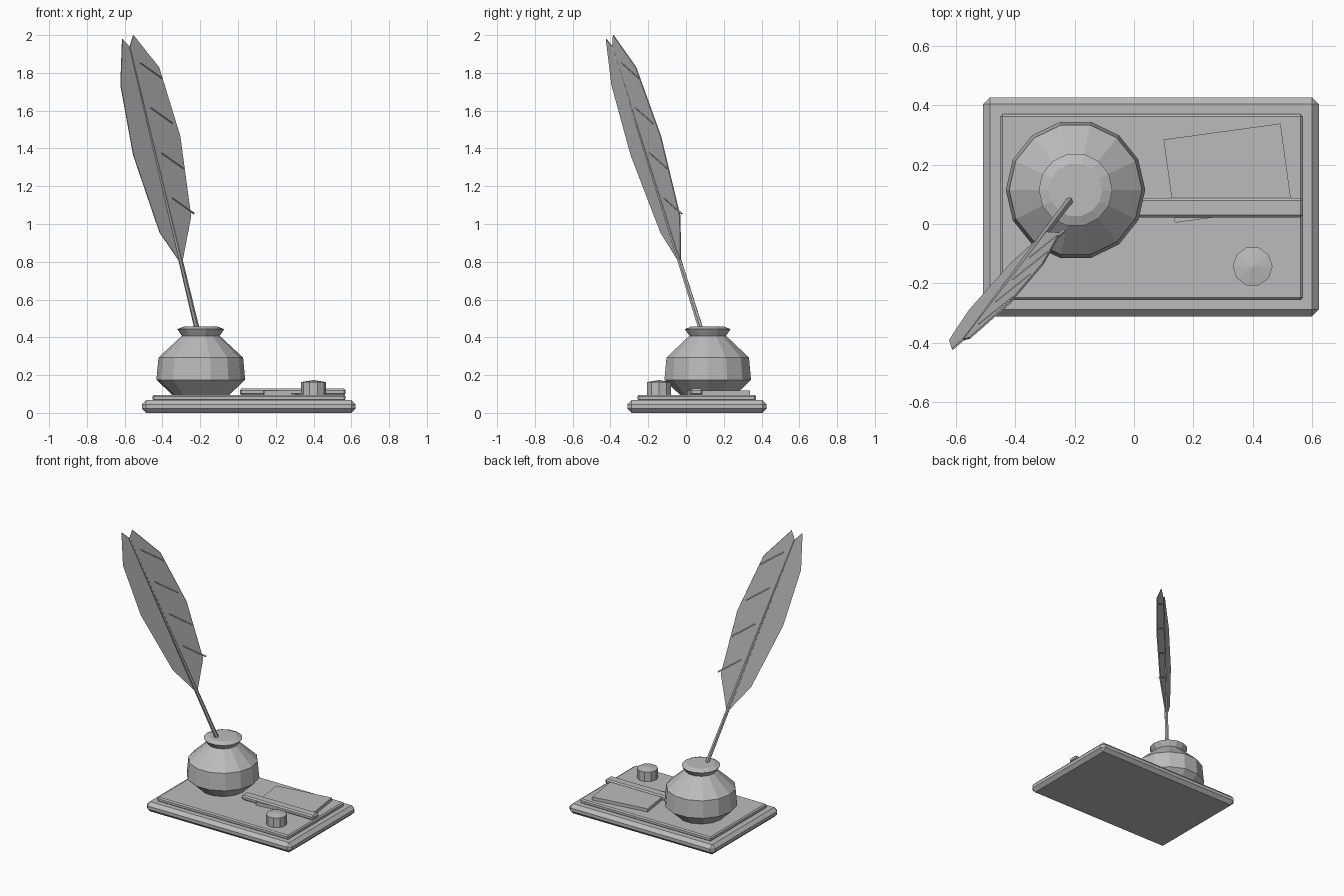
import bpy, bmesh, math
from mathutils import Vector, Matrix

if "Cube" in bpy.data.objects:
    bpy.data.objects.remove(bpy.data.objects["Cube"])

grey = bpy.data.materials.new("plain_grey")
grey.diffuse_color = (0.5, 0.5, 0.5, 1)
grey.use_nodes = True
grey.node_tree.nodes["Principled BSDF"].inputs["Base Color"].default_value = grey.diffuse_color


def finish(name, bm):
    bmesh.ops.recalc_face_normals(bm, faces=bm.faces[:])
    me = bpy.data.meshes.new(name)
    bm.to_mesh(me)
    bm.free()
    me.materials.append(grey)
    ob = bpy.data.objects.new(name, me)
    bpy.context.collection.objects.link(ob)
    return ob


def box(name, x, y, z, bevel=0, turn=0):
    """Box from (min, max) ranges, optionally chamfered and turned about z."""
    bm = bmesh.new()
    bmesh.ops.create_cube(bm, size=1)
    bmesh.ops.scale(bm, vec=(x[1] - x[0], y[1] - y[0], z[1] - z[0]), verts=bm.verts)
    if bevel:
        bmesh.ops.bevel(bm, geom=bm.edges[:], offset=bevel, segments=1, affect='EDGES')
    move = Matrix.Translation((sum(x) / 2, sum(y) / 2, sum(z) / 2))
    bm.transform(move @ Matrix.Rotation(turn, 4, 'Z'))
    return finish(name, bm)


def lathe(name, cx, cy, profile, sides):
    """Faceted turned solid; a zero radius makes a point."""
    bm = bmesh.new()
    rings = []
    for r, z in profile:
        n = sides if r else 1
        rings.append([bm.verts.new((cx + r * math.cos(2 * math.pi * i / sides),
                                    cy + r * math.sin(2 * math.pi * i / sides), z))
                      for i in range(n)])
    for a, b in zip(rings, rings[1:]):
        for i in range(sides):
            j = (i + 1) % sides
            if len(b) == 1:
                bm.faces.new((a[i], a[j], b[0]))
            else:
                bm.faces.new((a[i], a[j], b[j], b[i]))
    for ring in (rings[0], rings[-1]):
        if len(ring) > 1:
            bm.faces.new(ring)
    return finish(name, bm)


def rod(name, p, q, r1, r2, sides):
    bm = bmesh.new()
    d = q - p
    bmesh.ops.create_cone(bm, cap_ends=True, segments=sides, radius1=r1, radius2=r2,
                          depth=d.length)
    turn = d.to_track_quat('Z', 'Y').to_matrix().to_4x4()
    bm.transform(Matrix.Translation((p + q) / 2) @ turn)
    return finish(name, bm)


# Stand: chamfered base with a thin raised plate
box("base", (-0.509, 0.623), (-0.311, 0.427), (0, 0.068), bevel=0.023)
box("top_plate", (-0.452, 0.57), (-0.256, 0.37), (0.064, 0.096), bevel=0.008)

# Inkwell
lathe("inkwell", -0.197, 0.115,
      [(0.147, 0.092), (0.235, 0.175), (0.224, 0.293), (0.1, 0.408),
       (0.124, 0.443), (0.09, 0.457)], 14)

# Small stopper with a shallow pointed top
lathe("stopper", 0.4, -0.143, [(0.067, 0.09), (0.067, 0.163), (0, 0.174)], 10)

# Turned note sheet stack, held by a bar
box("note_stack", (0.117, 0.515), (0.03, 0.313), (0.092, 0.118), turn=math.radians(7.8))
box("bar", (0.01, 0.57), (0.022, 0.088), (0.094, 0.128), bevel=0.009)

# Quill: every part is placed by height along the shaft and sideways offset
SIDE = Vector((0.82, 0.57, 0))


def quill(z, s=0):
    return Vector((-0.22 - 0.239 * (z - 0.457), 0.075 - 0.3135 * (z - 0.457), z)) + SIDE * s


rod("quill_shaft", quill(0.42), quill(1.937), 0.014, 0.005, 6)

outline = [(0.785, 0), (1.04, 0.134), (1.465, 0.188), (1.83, 0.158), (2.0, 0.042),
           (1.937, 0), (1.98, -0.035), (1.736, -0.117), (1.365, -0.143), (0.955, -0.092)]
normal = SIDE.cross(quill(1) - quill(0)).normalized()
bm = bmesh.new()
front = [bm.verts.new(quill(z, s) + normal * 0.003) for z, s in outline]
back = [bm.verts.new(quill(z, s) - normal * 0.003) for z, s in outline]
bm.faces.new(front)
bm.faces.new(back[::-1])
for i in range(len(outline)):
    j = (i + 1) % len(outline)
    bm.faces.new((front[i], back[i], back[j], front[j]))
finish("quill_vane", bm)

# Barb ridges across the wide side of the vane
for i in range(4):
    up = 0.239 * i
    rod(f"barb_{i + 1}", quill(1.137 + up, 0.041) , quill(1.055 + up, 0.158),
        0.006, 0.006, 4)
